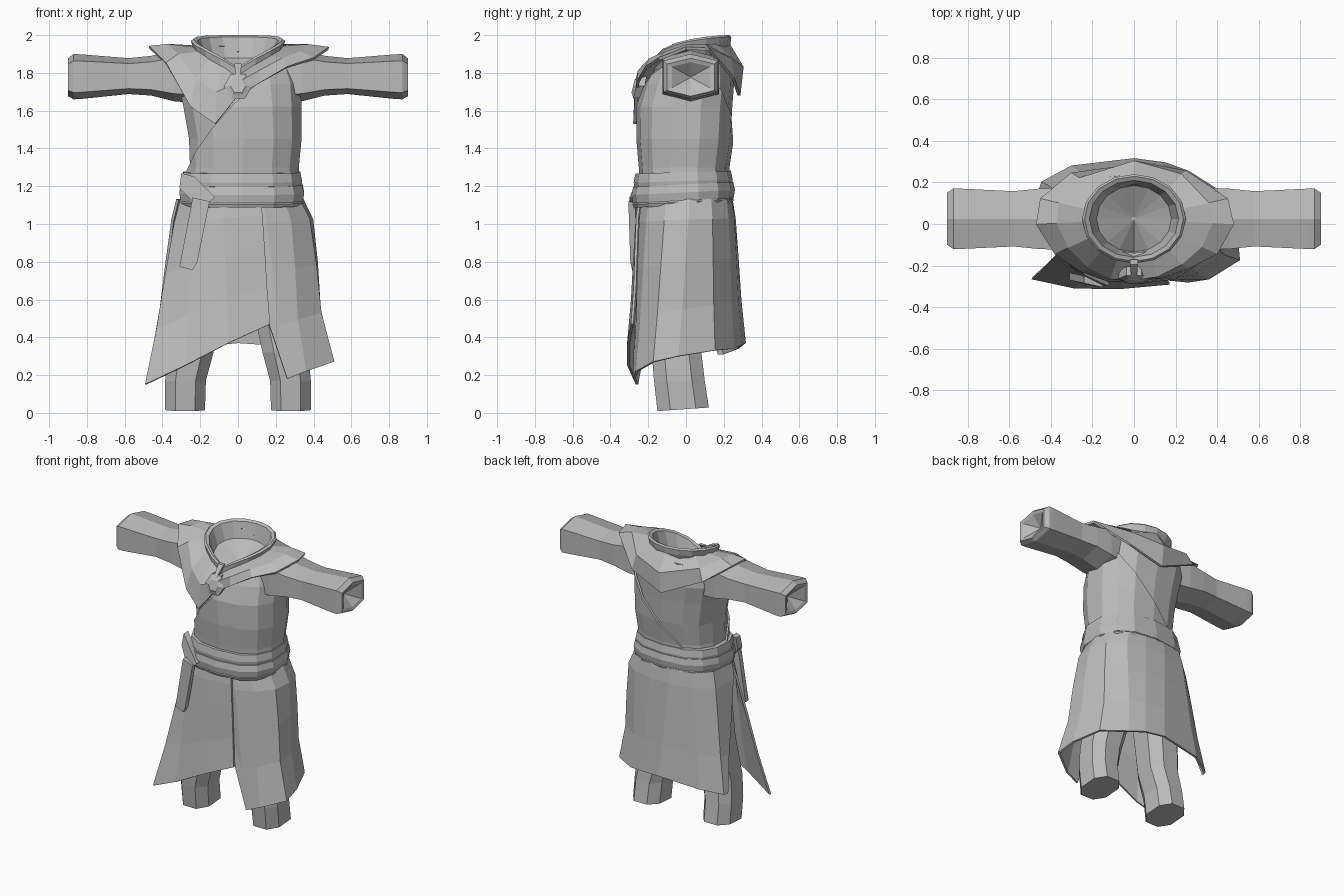
import bpy, bmesh
from math import sin, cos, pi, copysign
from mathutils import Vector

if "Cube" in bpy.data.objects:
    bpy.data.objects.remove(bpy.data.objects["Cube"])

cloth = bpy.data.materials.new("grey cloth")
cloth.use_nodes = True
GREY = (0.5, 0.5, 0.5, 1)
cloth.diffuse_color = GREY
cloth.node_tree.nodes["Principled BSDF"].inputs["Base Color"].default_value = GREY


def finish(name, bm, thickness=0):
    bmesh.ops.recalc_face_normals(bm, faces=bm.faces)
    mesh = bpy.data.meshes.new(name)
    bm.to_mesh(mesh)
    bm.free()
    mesh.materials.append(cloth)
    ob = bpy.data.objects.new(name, mesh)
    bpy.context.collection.objects.link(ob)
    if thickness:
        mod = ob.modifiers.new("thickness", 'SOLIDIFY')
        mod.thickness = thickness
        mod.offset = 0


def loft(rings, closed=True, caps=(), loop=False):
    """Skin a list of equal-length point rings."""
    bm = bmesh.new()
    rows = [[bm.verts.new(p) for p in ring] for ring in rings]
    n = len(rows[0])
    pairs = list(zip(rows, rows[1:])) + ([(rows[-1], rows[0])] if loop else [])
    for a, b in pairs:
        for i in range(n if closed else n - 1):
            j = (i + 1) % n
            bm.faces.new((a[i], a[j], b[j], b[i]))
    for c in caps:
        bm.faces.new(rows[c])
    return bm


def oval(z, cx, hx, cy, hy, tilt=0, n=14, power=0.8):
    pts = []
    for i in range(n):
        a = 2 * pi * (i + 0.5) / n
        c, s = cos(a), sin(a)
        x = cx + hx * copysign(abs(c) ** power, c)
        y = cy + hy * copysign(abs(s) ** power, s)
        pts.append((x, y, z + tilt * y))
    return pts


def plate(name, outline, depth):
    """Extrude an outline of (x, y, z) points backwards."""
    back = [(x, y + depth, z) for x, y, z in outline]
    finish(name, loft([outline, back], caps=(0, 1)))


# Torso
TORSO = [(1.12, .02, .30, -.005, .215, 0), (1.3, .025, .285, -.01, .222, 0),
         (1.45, .03, .295, -.005, .24, 0), (1.62, .015, .31, 0, .245, 0),
         (1.74, 0, .32, .022, .232, 0), (1.85, 0, .29, .035, .205, .2),
         (1.84, 0, .19, .025, .165, .38)]
finish("torso", loft([oval(*r) for r in TORSO]))

# Crossed-over layer, cut along the diagonal from one shoulder to the other hip
wrap = loft([oval(z, cx, hx + .012, cy, hy + .012, t) for z, cx, hx, cy, hy, t in TORSO[:6]])
bmesh.ops.bisect_plane(wrap, geom=wrap.verts[:] + wrap.edges[:] + wrap.faces[:],
                       plane_co=(0, 0, 1.52), plane_no=(-1.05, .55, 1), clear_outer=True)
finish("wrap_layer", wrap, .012)


# Collar
def rim_height(a):
    """Height of the collar edge; a is the angle away from the back."""
    return 1.83 + .17 * (1 - (abs(a) / pi) ** 3)


def collar_ring(rx, ry, drop, floor=None):
    pts = []
    for i in range(16):
        a = -pi + 2 * pi * i / 16
        pts.append((rx * sin(a), .025 + ry * cos(a), floor or rim_height(a) - drop))
    return pts


finish("collar", loft([collar_ring(.21, .19, .1), collar_ring(.235, .21, .05),
                       collar_ring(.25, .215, .01), collar_ring(.238, .205, 0),
                       collar_ring(.215, .185, .01), collar_ring(.18, .16, .12),
                       collar_ring(.01, .01, 0, 1.79)], caps=(6,)))

# Shoulder mantle
HEM = [(0, -.262, 1.68), (-.12, -.272, 1.53), (-.25, -.225, 1.62), (-.38, -.14, 1.85),
       (-.47, 0, 1.935), (-.45, .12, 1.925), (-.3, .24, 1.82), (0, .28, 1.68),
       (.25, .25, 1.77), (.45, .12, 1.925), (.48, 0, 1.93), (.4, -.14, 1.875),
       (.26, -.21, 1.83), (.12, -.255, 1.75)]
neck, middle = [], []
for p in HEM:
    hem = Vector(p)
    d = Vector((p[0], p[1] - .025)).normalized()
    a = Vector((0, 1)).angle(d)
    top = Vector((d.x * .215, .025 + d.y * .2, rim_height(a) - .05))
    neck.append(top)
    bulge = .045 if abs(p[1]) > .2 else .03
    middle.append(top.lerp(hem, .5) + Vector((d.x * .03, d.y * bulge, .015)))
finish("shoulder_mantle", loft([neck, middle, HEM]), .016)

# Sleeves with shallow cone-shaped openings
SLEEVE = [(.22, 1.78, .14, .14), (.34, 1.785, .135, .15), (.46, 1.785, .105, .145),
          (.58, 1.783, .095, .133), (.83, 1.78, .118, .145), (.87, 1.78, .12, .145),
          (.9, 1.777, .1, .125), (.893, 1.777, .08, .1), (.83, 1.777, .005, .005)]
HEX = [(-1, -.7), (-1, .7), (0, 1), (1, .7), (1, -.7), (0, -1)]
LEG = [(.02, .28, .112, -.015, .145), (.17, .278, .115, -.035, .143), (.32, .25, .128, -.05, .14),
       (.6, .2, .14, -.02, .15), (1.08, .15, .15, 0, .17)]
for side, label in ((1, "left"), (-1, "right")):
    finish(label + "_sleeve", loft([[(side * x, .025 + u * hy, cz + v * hz) for u, v in HEX]
                                    for x, cz, hz, hy in SLEEVE], caps=(0, -1)))

    # Trouser legs
    finish(label + "_leg", loft([oval(z, side * cx, hx, cy, hy, .07 if z < .1 else 0, 8)
                                 for z, cx, hx, cy, hy in LEG], caps=(0, -1)))


# Skirt panels: each column is top (x, y) and hem (x, y, z)
def panel(name, columns):
    rows = []
    for t, bulge in ((0, 0), (.13, .09), (.4, .04), (.7, -.03), (1, 0)):
        row = []
        for tx, ty, bx, by, bz in columns:
            p = Vector((tx, ty, 1.13)).lerp(Vector((bx, by, bz)), t)
            spread = bulge if p.x > .2 else bulge * .3
            row.append(p + Vector((p.x * spread, p.y * bulge * .3, 0)))
        rows.append(row)
    finish(name, loft(rows, closed=False), .014)


panel("front_skirt_panel", [(-.30, -.08, -.49, -.26, .15), (-.22, -.2, -.28, -.305, .25),
                            (-.08, -.245, -.05, -.305, .37), (.12, -.245, .17, -.285, .47)])
panel("back_skirt_panel", [(.05, -.225, .16, -.265, .48), (.13, -.23, .26, -.275, .18),
                           (.24, -.19, .36, -.26, .22), (.32, -.1, .505, -.17, .27),
                           (.34, .02, .49, -.04, .3), (.31, .13, .42, .15, .33),
                           (.22, .21, .26, .25, .34), (.1, .235, .15, .29, .36),
                           (-.05, .24, 0, .31, .37), (-.2, .215, -.3, .275, .34),
                           (-.3, .12, -.44, .2, .31), (-.32, -.07, -.45, .17, .31)])


# Belt made of stacked bands
def band(name, z0, z1, grow, tilt):
    profile = [(z0, -.02), (z0, .02), ((z0 + z1) / 2, .027), (z1, .018), (z1, -.02)]
    finish(name, loft([oval(z, .02, .298 + grow + g, -.015, .235 + grow + g, tilt, 14)
                       for z, g in profile], loop=True))


band("belt_upper_band", 1.18, 1.275, 0, .03)
band("belt_lower_band", 1.125, 1.21, .012, .05)
band("belt_trim", 1.1, 1.135, .006, .05)

# Belt knot and hanging end
plate("belt_knot", [(-.3, -.19, 1.27), (-.23, -.25, 1.25), (-.12, -.3, 1.14),
                    (-.2, -.29, 1.08), (-.31, -.2, 1.19)], .05)
plate("belt_tail", [(-.24, -.285, 1.14), (-.15, -.305, 1.12), (-.215, -.295, .8),
                    (-.24, -.285, .755), (-.31, -.27, .775)], .035)


# Hexagonal clasp and its cord
def hexagon(r, y):
    return [(r * cos(i * pi / 3), y + .25 * r * sin(i * pi / 3), 1.73 + r * sin(i * pi / 3))
            for i in range(6)]


finish("clasp", loft([hexagon(.07, -.22), hexagon(.075, -.263), hexagon(.05, -.274),
                      hexagon(.04, -.28)], caps=(0, 3)))
plate("clasp_cord", [(-.012, -.255, 1.79), (.012, -.255, 1.79),
                     (.02, -.195, 1.85), (-.02, -.195, 1.85)], .025)
